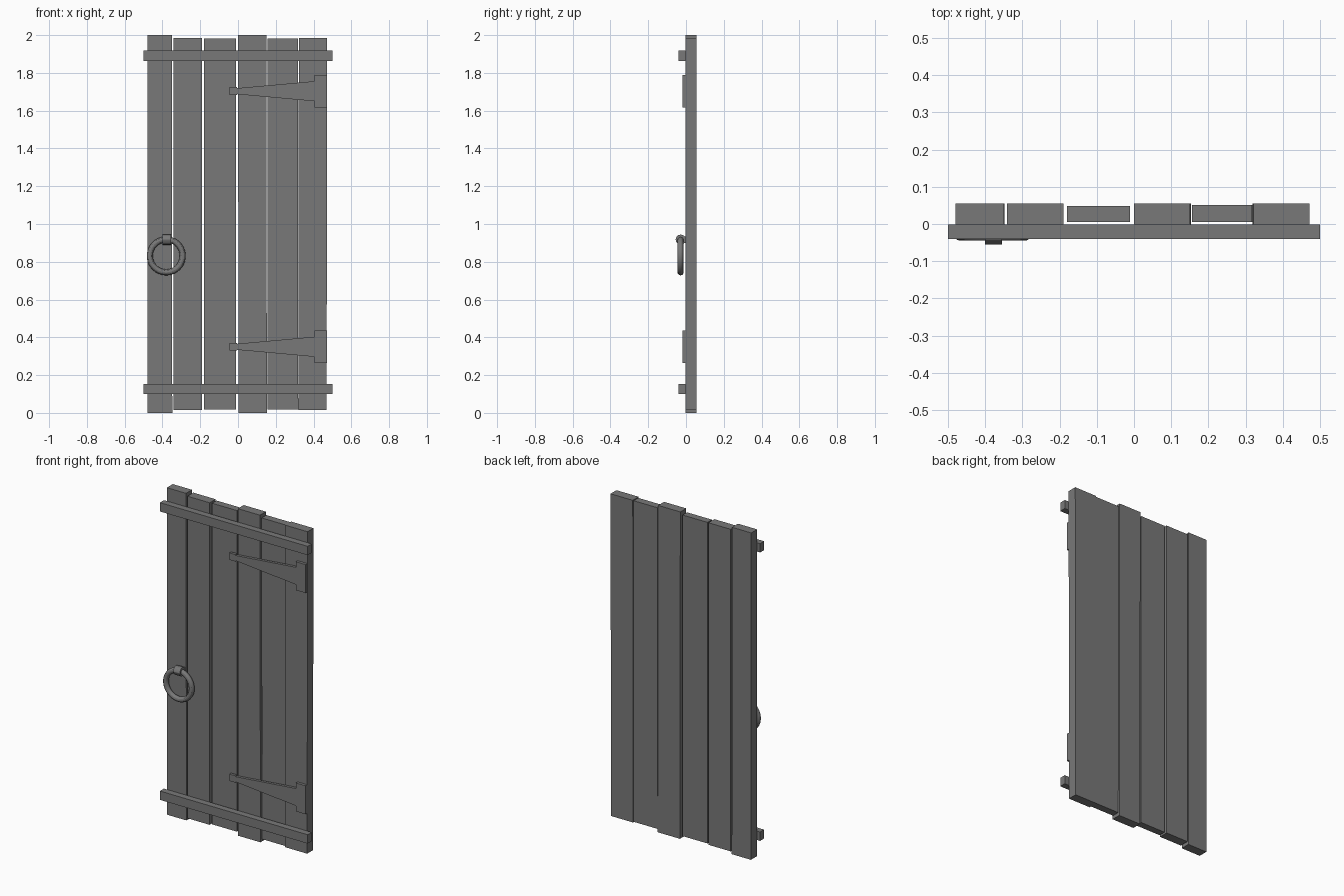
import bpy
import bmesh
from math import radians

cube = bpy.data.objects.get("Cube")
if cube:
    bpy.data.objects.remove(cube, do_unlink=True)

# Single flat grey
grey = bpy.data.materials.new("dark grey")
grey.use_nodes = True
colour = (0.19, 0.19, 0.19, 1)
grey.diffuse_color = colour
grey.node_tree.nodes["Principled BSDF"].inputs["Base Color"].default_value = colour


def extrude_outline(name, outline, front, back):
    """Solid made from an (x, z) outline pushed from front to back along y."""
    bm = bmesh.new()
    face = bm.faces.new([bm.verts.new((x, front, z)) for x, z in outline])
    moved = bmesh.ops.extrude_face_region(bm, geom=[face])["geom"]
    verts = [v for v in moved if isinstance(v, bmesh.types.BMVert)]
    bmesh.ops.translate(bm, vec=(0, back - front, 0), verts=verts)
    bmesh.ops.recalc_face_normals(bm, faces=bm.faces)
    mesh = bpy.data.meshes.new(name)
    bm.to_mesh(mesh)
    bm.free()
    mesh.materials.append(grey)
    obj = bpy.data.objects.new(name, mesh)
    bpy.context.collection.objects.link(obj)
    return obj


def box(name, left, right, bottom, top, front, back, lean=0):
    outline = [(left + lean, bottom), (right + lean, bottom), (right, top), (left, top)]
    return extrude_outline(name, outline, front, back)


# Uneven upright planks: left, right, end inset, front, back, lean at the foot
FACE, REAR = -0.002, 0.055
planks = [
    (-0.48, -0.35, 0, FACE, REAR, 0.002),
    (-0.341, -0.19, 0.015, FACE, REAR, 0),
    (-0.18, -0.011, 0.018, 0.006, 0.049, 0),
    (0, 0.15, 0, FACE, REAR, 0.003),
    (0.156, 0.318, 0.018, 0.006, 0.051, 0.001),
    (0.322, 0.472, 0.015, FACE, REAR, -0.003),
]
for i, (left, right, inset, front, back, lean) in enumerate(planks, 1):
    box(f"plank_{i}", left, right, inset, 2 - inset, front, back, lean)

# Cross battens
for name, z in (("lower_batten", 0.127), ("upper_batten", 1.891)):
    box(name, -0.5, 0.5, z - 0.027, z + 0.027, -0.041, FACE)

# Strap hinges: small tip, tapering strap, tall end plate
half = [(-0.045, 0.021), (-0.004, 0.021), (-0.004, 0.016),
        (0.405, 0.053), (0.405, 0.087), (0.47, 0.087)]
for name, z in (("lower_hinge", 0.35), ("upper_hinge", 1.703)):
    outline = [(x, z + h) for x, h in half] + [(x, z - h) for x, h in reversed(half)]
    extrude_outline(name, outline, -0.019, FACE)

# Ring handle
bpy.ops.mesh.primitive_torus_add(
    major_radius=0.087, minor_radius=0.016, major_segments=40, minor_segments=12,
    location=(-0.38, -0.029, 0.831), rotation=(radians(90), 0, 0))
ring = bpy.context.object
ring.name = "ring_handle"
ring.data.materials.append(grey)
bpy.ops.object.shade_smooth_by_angle()

# Rounded clasp holding the ring, with its stem
bpy.ops.mesh.primitive_cylinder_add(
    vertices=12, radius=0.027, depth=0.045,
    location=(-0.378, -0.028, 0.917), rotation=(0, radians(90), 0))
clasp = bpy.context.object
clasp.name = "ring_clasp"
clasp.data.materials.append(grey)
bpy.ops.object.shade_smooth_by_angle()
box("clasp_stem", -0.4, -0.356, 0.9, 0.935, -0.028, FACE)
